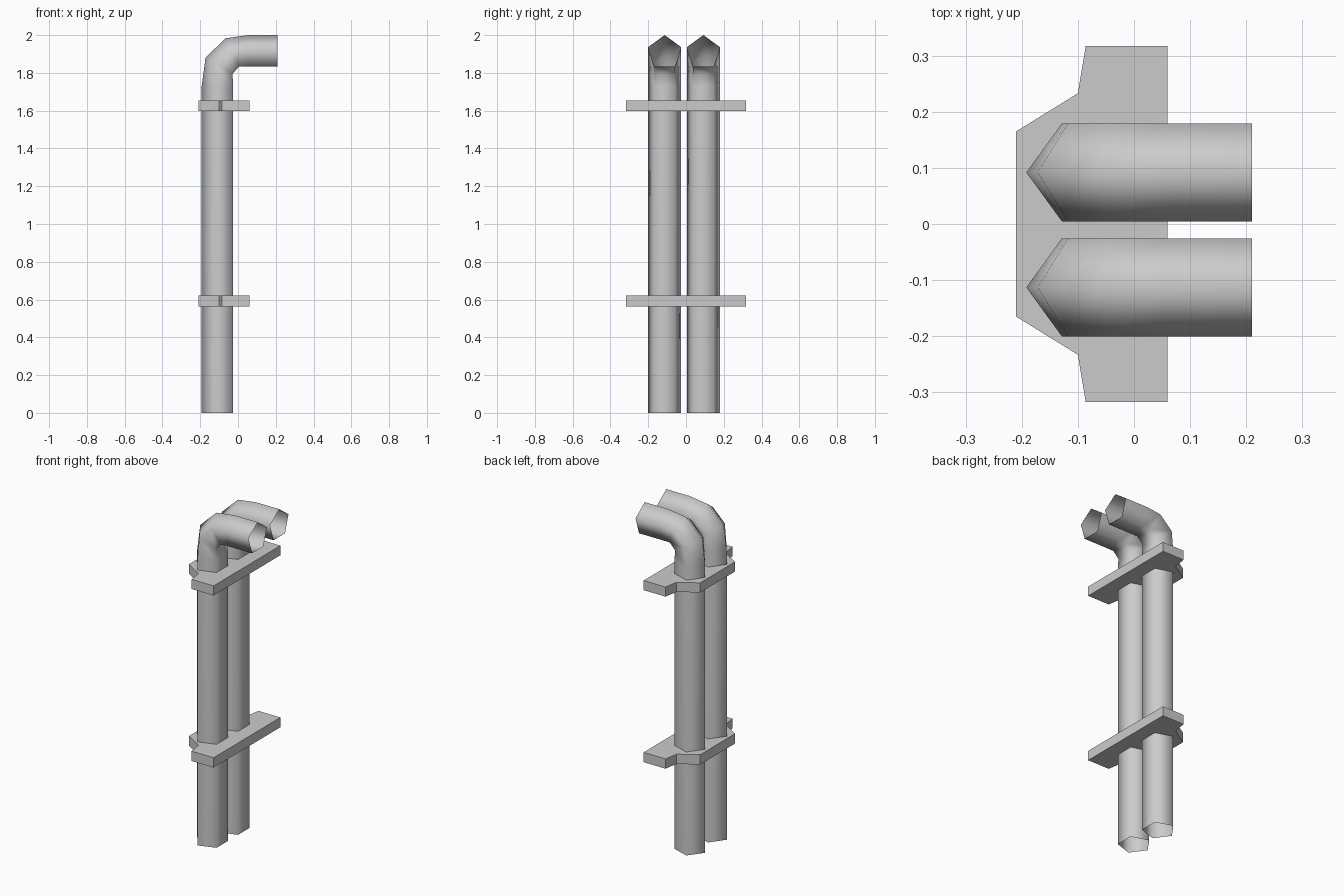
import bpy, bmesh, math
from mathutils import Vector

if "Cube" in bpy.data.objects:
    bpy.data.objects.remove(bpy.data.objects["Cube"])

R = 0.092
# pipe stations: x, z, section tilt in degrees
PATH = [(-0.1, 0.0, 0), (-0.1, 1.73, 1), (-0.093, 1.834, 31),
        (-0.026, 1.9, 65), (0.056, 1.908, 89), (0.21, 1.908, 90)]


def finish(bm, name, smooth):
    mesh = bpy.data.meshes.new(name)
    for f in bm.faces:
        f.smooth = smooth
    bm.to_mesh(mesh)
    bm.free()
    obj = bpy.data.objects.new(name, mesh)
    bpy.context.collection.objects.link(obj)
    return obj


# open five-sided pipe swept along the bend
def pipe(name, y):
    bm = bmesh.new()
    rings = []
    for x, z, tilt in PATH:
        a = math.radians(tilt)
        out = Vector((-math.cos(a), 0, math.sin(a)))
        ring = []
        for i in range(5):
            t = math.tau * i / 5
            co = Vector((x, y, z)) + R * (math.cos(t) * out + math.sin(t) * Vector((0, 1, 0)))
            ring.append(bm.verts.new(co))
        rings.append(ring)
    for lo, hi in zip(rings, rings[1:]):
        for i in range(5):
            j = (i + 1) % 5
            bm.faces.new((lo[i], hi[i], hi[j], lo[j]))
    return finish(bm, name, True)


# flat bracket plate extruded from a mirrored outline
def bracket(name, z0, z1):
    half = [(0.06, 0.317), (-0.086, 0.317), (-0.1, 0.233), (-0.21, 0.165)]
    outline = half + [(x, -y) for x, y in reversed(half)]
    bm = bmesh.new()
    base = bm.faces.new([bm.verts.new((x, y, z0)) for x, y in outline])
    ext = bmesh.ops.extrude_face_region(bm, geom=[base], use_keep_orig=True)
    verts = [g for g in ext["geom"] if isinstance(g, bmesh.types.BMVert)]
    bmesh.ops.translate(bm, verts=verts, vec=(0, 0, z1 - z0))
    bmesh.ops.recalc_face_normals(bm, faces=bm.faces[:])
    return finish(bm, name, False)


pipe("pipe_back", 0.092)
pipe("pipe_front", -0.113)
bracket("lower_bracket", 0.563, 0.622)
bracket("upper_bracket", 1.597, 1.655)
